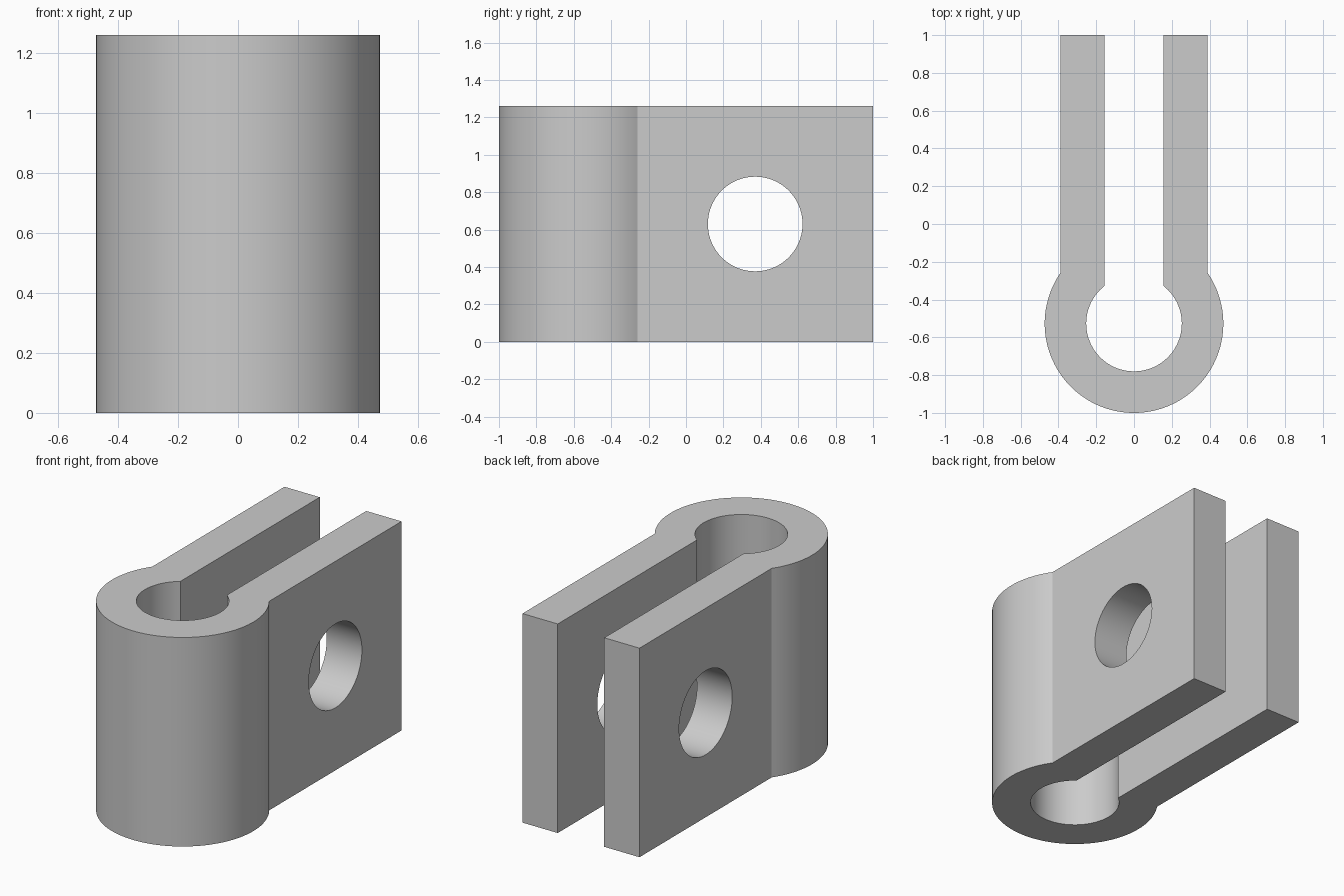
import bpy
import bmesh
from math import sin, cos, acos, pi, radians
from mathutils import Matrix

default = bpy.data.objects.get("Cube")
if default:
    bpy.data.objects.remove(default, do_unlink=True)

HEIGHT = 1.26
BARREL_Y, OUTER_R, INNER_R = -0.527, 0.473, 0.253
PLATE_OUT, PLATE_IN = 0.39, 0.155
HOLE_Y, HOLE_R = 0.37, 0.253

# One plain grey for the whole part
grey = bpy.data.materials.new("plain_grey")
grey.use_nodes = True
colour = (0.6, 0.6, 0.6, 1)
grey.diffuse_color = colour
grey.node_tree.nodes["Principled BSDF"].inputs["Base Color"].default_value = colour


def make_object(name, bm):
    bmesh.ops.recalc_face_normals(bm, faces=bm.faces)
    mesh = bpy.data.meshes.new(name)
    bm.to_mesh(mesh)
    bm.free()
    mesh.materials.append(grey)
    obj = bpy.data.objects.new(name, mesh)
    bpy.context.collection.objects.link(obj)
    return obj


def barrel_arc(radius, plate_x, steps):
    """Arc from the right-hand plate round the front to the left-hand one."""
    start = acos(plate_x / radius)
    sweep = pi + 2 * start
    angles = [start - sweep * i / steps for i in range(steps + 1)]
    return [(radius * cos(a), BARREL_Y + radius * sin(a)) for a in angles]


# Keyhole-shaped clamp profile, extruded upward
outline = [(PLATE_IN, 1), (PLATE_OUT, 1)]
outline += barrel_arc(OUTER_R, PLATE_OUT, 80)
outline += [(-PLATE_OUT, 1), (-PLATE_IN, 1)]
outline += reversed(barrel_arc(INNER_R, PLATE_IN, 72))
bm = bmesh.new()
base = bm.faces.new([bm.verts.new((x, y, 0)) for x, y in outline])
top = bmesh.ops.extrude_face_region(bm, geom=[base])["geom"]
bmesh.ops.translate(bm, vec=(0, 0, HEIGHT),
                    verts=[v for v in top if isinstance(v, bmesh.types.BMVert)])
clamp = make_object("clamp_body", bm)

# Bolt hole through both plates
bm = bmesh.new()
place = Matrix.Translation((0, HOLE_Y, HEIGHT / 2)) @ Matrix.Rotation(pi / 2, 4, "Y")
bmesh.ops.create_cone(bm, cap_ends=True, segments=80, radius1=HOLE_R,
                      radius2=HOLE_R, depth=2, matrix=place)
cutter = make_object("bolt_hole_cutter", bm)
cutter.hide_render = True

cut = clamp.modifiers.new("bolt_hole", "BOOLEAN")
cut.operation = "DIFFERENCE"
cut.solver = "EXACT"
cut.object = cutter
for obj in bpy.context.selected_objects:
    obj.select_set(False)
clamp.select_set(True)
bpy.context.view_layer.objects.active = clamp
bpy.ops.object.modifier_apply(modifier=cut.name)
bpy.data.objects.remove(cutter, do_unlink=True)

# Smooth curved walls, crisp corners
bpy.ops.object.shade_smooth_by_angle(angle=radians(20))
